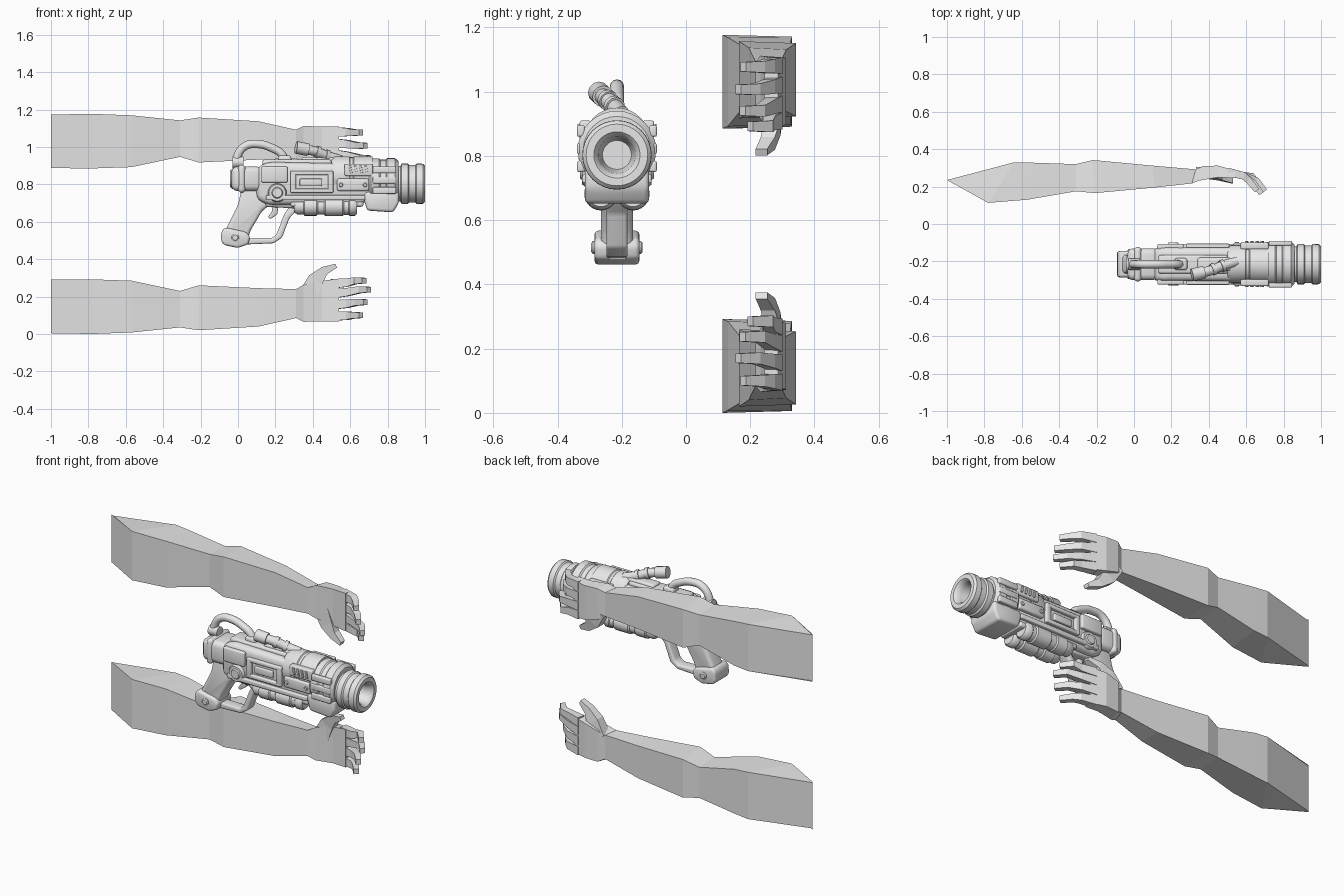
import bpy, bmesh, math
from mathutils import Vector

cube = bpy.data.objects.get("Cube")
if cube:
    bpy.data.objects.remove(cube, do_unlink=True)

GREY = (0.8, 0.8, 0.8, 1)
mat = bpy.data.materials.new("plain grey")
mat.use_nodes = True
mat.diffuse_color = GREY
mat.node_tree.nodes["Principled BSDF"].inputs["Base Color"].default_value = GREY

CY = -0.215    # centre plane of the blaster
TOTAL = 1.177  # height used to mirror the arms


def finish(name, bm, smooth=True):
    bmesh.ops.remove_doubles(bm, verts=bm.verts, dist=0.0001)
    bmesh.ops.recalc_face_normals(bm, faces=bm.faces)
    me = bpy.data.meshes.new(name)
    bm.to_mesh(me)
    bm.free()
    me.materials.append(mat)
    ob = bpy.data.objects.new(name, me)
    bpy.context.collection.objects.link(ob)
    if smooth:
        bpy.ops.object.select_all(action='DESELECT')
        ob.select_set(True)
        bpy.context.view_layer.objects.active = ob
        bpy.ops.object.shade_smooth_by_angle(angle=math.radians(40))
    return ob


def loft(name, rings, smooth=False):
    bm = bmesh.new()
    rows = [[bm.verts.new(p) for p in ring] for ring in rings]
    n = len(rows[0])
    for a, b in zip(rows, rows[1:]):
        for i in range(n):
            j = (i + 1) % n
            bm.faces.new((a[i], a[j], b[j], b[i]))
    bm.faces.new(rows[0])
    bm.faces.new(rows[-1])
    return finish(name, bm, smooth)


def prism(name, outline, half, bevel=0.012, y=CY):
    """Side outline (x, z) extruded across y, with rounded edges."""
    bm = bmesh.new()
    a, b = [[bm.verts.new((x, y + s * half, z)) for x, z in outline] for s in (-1, 1)]
    bm.faces.new(a)
    bm.faces.new(b)
    for i in range(len(a)):
        j = (i + 1) % len(a)
        bm.faces.new((a[i], a[j], b[j], b[i]))
    bmesh.ops.recalc_face_normals(bm, faces=bm.faces)
    bmesh.ops.bevel(bm, geom=bm.edges[:], offset=bevel, segments=3, profile=0.5,
                    affect='EDGES', clamp_overlap=True)
    return finish(name, bm)


def box(name, x0, x1, z0, z1, half, bevel=0.012, y=CY):
    return prism(name, [(x0, z0), (x1, z0), (x1, z1), (x0, z1)], half, bevel, y)


def lathe(name, profile, z, y=CY, axis='X', at=0.0, n=32):
    """Profile of (distance, radius) turned about an axis along x or y."""
    rings = []
    for d, r in profile:
        ring = []
        for k in range(n):
            u, v = r * math.cos(math.tau * k / n), r * math.sin(math.tau * k / n)
            ring.append((d, y + u, z + v) if axis == 'X' else (at + u, y + d, z + v))
        rings.append(ring)
    return loft(name, rings, True)


def tube(name, pts, r):
    cu = bpy.data.curves.new(name, 'CURVE')
    cu.dimensions = '3D'
    cu.bevel_depth, cu.bevel_resolution, cu.use_fill_caps = r, 4, True
    sp = cu.splines.new('BEZIER')
    sp.bezier_points.add(len(pts) - 1)
    for bp, p in zip(sp.bezier_points, pts):
        bp.co = p
        bp.handle_left_type = bp.handle_right_type = 'AUTO'
    tmp = bpy.data.objects.new(name + "_path", cu)
    bm = bmesh.new()
    bpy.context.collection.objects.link(tmp)
    me = bpy.data.meshes.new_from_object(tmp)
    bm.from_mesh(me)
    bpy.data.objects.remove(tmp, do_unlink=True)
    bpy.data.meshes.remove(me)
    return finish(name, bm)


# ---- Arms: box sections of front x, y / back x, y / low and high z
ARM = [(-1, .235, -1, .235, .004, .29), (-.78, .113, -.64, .33, 0, .292),
       (-.57, .13, -.55, .328, .008, .285), (-.31, .175, -.31, .32, .035, .23),
       (-.21, .165, -.22, .342, .02, .26), (.11, .195, .1, .312, .04, .245),
       (.31, .217, .33, .292, .085, .24), (.35, .232, .37, .31, .065, .262),
       (.45, .25, .45, .312, .068, .285), (.54, .245, .54, .287, .068, .295)]


def digit(name, path, side, flip):
    """Square-sectioned finger along points of (x, y, z, half width, half depth)."""
    pts = [Vector(p[:3]) for p in path]
    rings = []
    for i, p in enumerate(pts):
        t = (pts[min(i + 1, len(pts) - 1)] - pts[max(i - 1, 0)]).normalized()
        n = t.cross(side).normalized()
        s, d = side * path[i][3], n * path[i][4]
        rings.append([flip(q) for q in (p + s + d, p + s - d, p - s - d, p - s + d)])
    loft(name, rings)


for label, flip in (("lower", lambda p: Vector(p)),
                    ("upper", lambda p: Vector((p[0], p[1], TOTAL - p[2])))):
    loft(label + "_arm", [[flip(q) for q in ((xf, yf, lo), (xf, yf, hi),
                           (xb, yb, hi - .006), (xb, yb, lo + .006))]
                          for xf, yf, xb, yb, lo, hi in ARM])
    # knuckle height, tip height, tip x, tip y
    for f, z0, z1, x, y in (("index", .268, .285, .685, .222), ("middle", .215, .237, .71, .198),
                            ("ring", .156, .170, .692, .185), ("little", .096, .100, .668, .2)):
        digit(f"{label}_{f}_finger",
              [(.5, .279, z0, .026, .022), (.585, .258, z0 + (z1 - z0) * .4, .022, .02),
               (x - .055, y + .034, z1, .018, .018), (x - .01, y - .022, z1, .015, .014)],
              Vector((0, 0, 1)), flip)
    digit(label + "_thumb", [(.375, .275, .21, .03, .05), (.415, .268, .29, .026, .042),
                             (.462, .255, .338, .022, .024), (.525, .235, .365, .018, .011)],
          Vector((0, 1, 0)), flip)

# ---- Barrel and muzzle
lathe("muzzle", [(.92, 0), (.92, .045), (.965, .055), (.985, .058), (1, .072), (1, .096),
                 (.988, .107), (.955, .108), (.948, .1), (.915, .1), (.908, .108),
                 (.875, .108), (.868, .095), (.82, .095), (.82, 0)], .803)
lathe("barrel_shroud", [(.7, 0), (.7, .108), (.712, .12), (.755, .12), (.762, .114), (.79, .114),
                        (.797, .122), (.84, .122), (.858, .105), (.858, 0)], .818)
lathe("barrel_jacket", [(.5, 0), (.5, .09), (.52, .102), (.595, .102), (.6, .097), (.615, .097),
                        (.62, .102), (.72, .102), (.72, 0)], .848)
prism("shroud_lower_guard", [(.67, .73), (.69, .66), (.83, .65), (.86, .7), (.86, .76), (.68, .76)], .1, .025)

# ---- Receiver body
prism("receiver", [(.1, .72), (.16, .69), (.66, .69), (.72, .73), (.72, .88), (.66, .91),
                   (.16, .92), (.1, .89)], .09, .03)
box("rear_block", -.035, .13, .765, .895, .085, .03)
box("rear_band", .0, .04, .755, .905, .093, .025)
lathe("rear_cap", [(-.042, 0), (-.042, .045), (-.03, .055), (.02, .055), (.02, 0)], .83)
box("top_rail", .13, .5, .9, .932, .05)
box("rail_front_step", .34, .56, .91, .945, .035)
box("under_rail", .28, .67, .68, .715, .085)
for s, side in ((-1, "right"), (1, "left")):
    y = CY + s * .093
    # raised frame with an open window
    for part, x0, x1, z0, z1 in (("upper", .28, .51, .85, .872), ("lower", .28, .51, .755, .777),
                                 ("rear", .28, .31, .755, .872), ("front", .48, .51, .755, .872)):
        box(f"{side}_window_{part}_frame", x0, x1, z0, z1, .017, .006, y)
    box(side + "_window_slide", .33, .45, .79, .83, .01, .005, y)
    box(side + "_rear_plate", .125, .265, .81, .895, .016, .008, y)
    box(side + "_front_plate", .53, .7, .765, .83, .02, .01, y)
    box(side + "_vent_plate", .57, .72, .845, .91, .018, .007, CY + s * .098)
    for i in range(4):
        prism(f"{side}_vent_rib_{i + 1}", [(a + .6 + i * .028, b) for a, b in
              ((0, .86), (.012, .86), (.004, .9), (-.008, .9))], .006, .002, CY + s * .117)
    box(side + "_lower_rail", .15, .68, .715, .742, .015, .006, y)
    lathe(side + "_pivot_knob", [(0, 0), (0, .05), (s * .1, .05), (s * .108, .044),
                                 (s * .108, .03), (s * .115, .025), (s * .115, 0)],
          .755, axis='Y', at=.21, n=24)
    for i, x in enumerate((.55, .68)):
        lathe(f"{side}_bolt_{i + 1}", [(0, 0), (0, .012), (s * .022, .012), (s * .026, .008),
                                       (s * .026, 0)], .797, y=y, axis='Y', at=x, n=12)
    for i in range(3):
        box(f"{side}_muzzle_lug_{i + 1}", .72, .845, .75 + i * .055, .785 + i * .055, .012, .006,
            CY + s * .112)
    # cylinders below the barrel
    lathe(side + "_under_cylinder",
          [(.3, 0), (.3, .03), (.315, .042), (.35, .042), (.355, .05), (.42, .05), (.427, .044),
           (.46, .044), (.467, .052), (.56, .052), (.567, .045), (.59, .045), (.595, .05),
           (.625, .05), (.637, .04), (.637, 0)], .682, y=CY + s * .05, n=24)

# ---- Grip, trigger and guard
prism("grip", [(.02, .78), (.0, .69), (-.075, .54), (-.07, .5), (.05, .49), (.065, .55),
               (.13, .66), (.19, .7), (.19, .76)], .05, .018)
prism("grip_base", [(-.092, .5), (-.075, .475), (.0, .46), (.055, .48), (.065, .52), (.045, .545),
                    (-.07, .57), (-.088, .55)], .07, .015)
for s, side in ((-1, "right"), (1, "left")):
    lathe(side + "_grip_bolt", [(0, 0), (0, .02), (s * .075, .02), (s * .08, .014), (s * .08, 0)],
          .515, axis='Y', at=-.015, n=16)
prism("trigger_guard", [(.03, .478), (.19, .485), (.235, .515), (.275, .62), (.325, .67), (.325, .7),
                        (.285, .7), (.245, .635), (.205, .53), (.18, .512), (.03, .515)], .033, .009)
prism("trigger", [(.17, .71), (.185, .66), (.16, .625), (.175, .615), (.21, .64), (.22, .71)], .018, .006)
prism("trigger_housing", [(.13, .72), (.15, .68), (.33, .67), (.35, .72)], .055, .012)

# ---- Hoses on top
tube("rear_hose", [(-.005, CY, .88), (-.003, CY, .95), (.04, CY, 1.005), (.11, CY, 1.015),
                   (.18, CY, .995), (.235, CY, .96), (.255, CY, .91)], .022)
lathe("rear_hose_collar", [(-.03, 0), (-.03, .03), (.03, .03), (.03, 0)], .918, at=0, n=16)
box("front_hose_collar", .215, .285, .9, .955, .032, .014)
tube("sight_hose", [(.36, -.262, .987), (.42, -.245, .975), (.47, -.225, .955), (.55, -.2, .93)], .026)
tube("sight_head", [(.31, -.272, .998), (.375, -.258, .985)], .034)
for i, (x, y, z) in enumerate(((.415, -.246, .976), (.465, -.227, .957))):
    tube(f"sight_hose_ring_{i + 1}", [(x, y, z), (x + .018, y + .007, z - .006)], .032)
